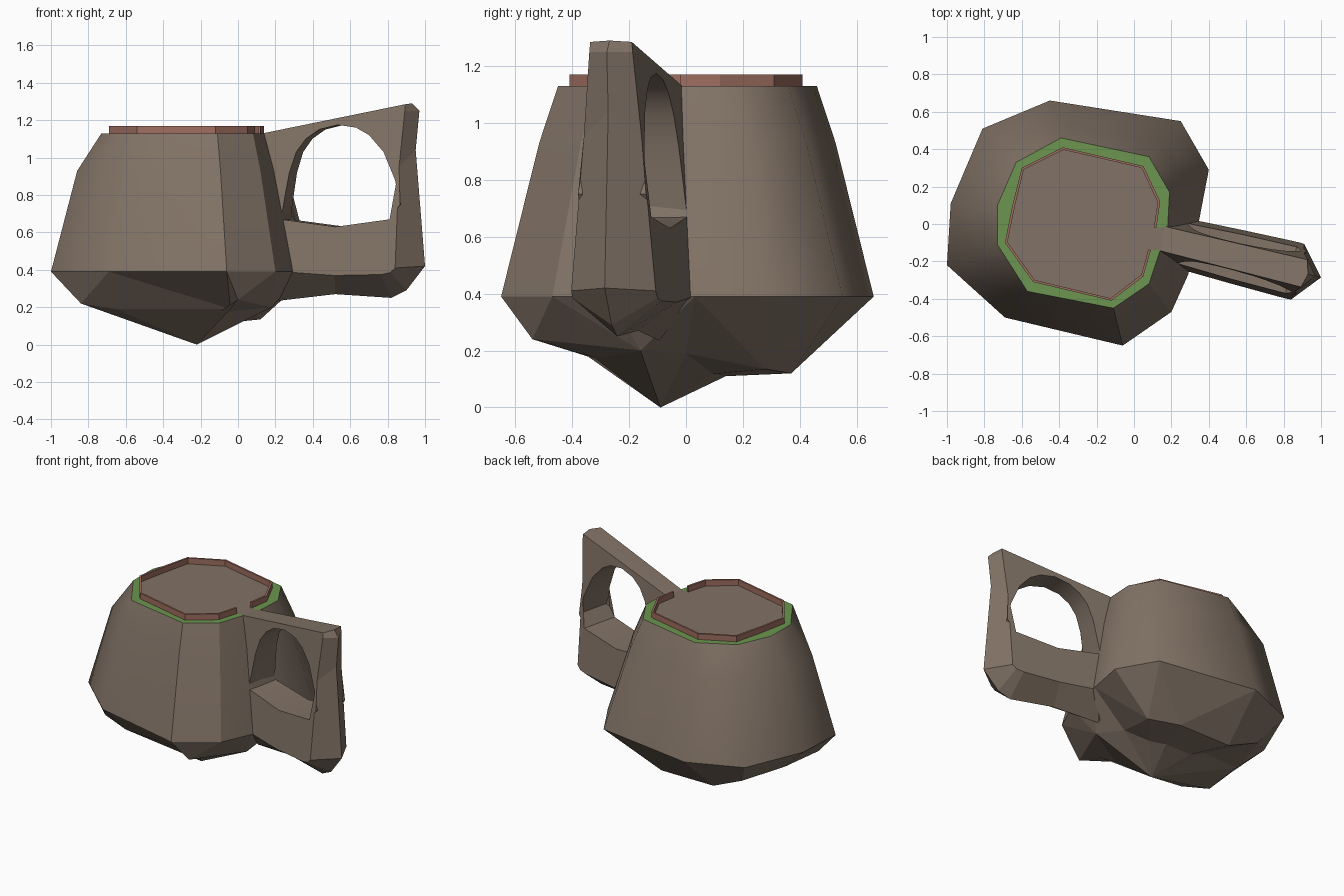
import bpy, bmesh, math
from mathutils import Vector

if "Cube" in bpy.data.objects:
    bpy.data.objects.remove(bpy.data.objects["Cube"])


def material(name, color):
    m = bpy.data.materials.new(name)
    m.diffuse_color = (*color, 1)
    m.use_nodes = True
    m.node_tree.nodes["Principled BSDF"].inputs["Base Color"].default_value = m.diffuse_color
    return m


STONE = material("brown_stone", (0.223, 0.171, 0.133))
GRASS = material("green_rim", (0.150, 0.300, 0.080))
CLAY = material("red_clay", (0.340, 0.155, 0.115))


def finish(name, bm, mats, soft=lambda e: False):
    """Turn a bmesh into an object, smooth except across sharp edges."""
    bmesh.ops.recalc_face_normals(bm, faces=bm.faces)
    for e in bm.edges:
        if len(e.link_faces) == 2:
            e.smooth = soft(e) or e.calc_face_angle() < math.radians(30)
    me = bpy.data.meshes.new(name)
    bm.to_mesh(me)
    bm.free()
    for m in mats:
        me.materials.append(m)
    ob = bpy.data.objects.new(name, me)
    bpy.context.collection.objects.link(ob)
    return ob


def ring(bm, pts):
    return [bm.verts.new(p) for p in pts]


def skin(bm, a, b, closed=True):
    """Quads between two vertex rows."""
    n = len(a)
    return [bm.faces.new((a[i], a[(i + 1) % n], b[(i + 1) % n], b[i]))
            for i in range(n if closed else n - 1)]


# Plan outlines, matching corner by corner
BASE_Z, TOP_Z = 0.39, 1.13
base = [(-.98, .11), (-.81, .51), (-.45, .66), (.25, .55), (.40, .29), (.35, .03),
        (.29, -.27), (.20, -.47), (-.06, -.65), (-.69, -.50), (-1.0, -.22)]
top = [(-.73, .10), (-.63, .33), (-.39, .46), (.08, .36), (.19, .17), (.18, -.02),
       (.14, -.14), (.08, -.32), (-.11, -.45), (-.57, -.36), (-.73, -.11)]
inner = [(-.65, .10), (-.60, .30), (-.38, .41), (.05, .31), (.14, .12), (.12, -.02),
         (.09, -.14), (.05, -.28), (-.12, -.41), (-.54, -.31), (-.69, -.10)]
rock = [(-.80, .05, .22), (-.70, .38, .22), (-.47, .37, .12), (-.07, .37, .12),
        (.12, .28, .135), (.08, .0, .19), (.18, -.16, .20), (.0, -.54, .24),
        (-.04, -.36, .19), (-.65, -.31, .19), (-.84, -.26, .22)]
tip = Vector((-.22, -.09, 0))

# Body: bulging sides, green rim, flat top, rocky underside
bm = bmesh.new()
mid = []
for t, b in zip(top, base):
    k = 0.48 if t[0] < -.6 else 0.33
    mid.append((t[0] + (b[0] - t[0]) * k, t[1] + (b[1] - t[1]) * k, 0.93))
v_in = ring(bm, [(*p, TOP_Z) for p in inner])
v_top = ring(bm, [(*p, TOP_Z) for p in top])
v_mid = ring(bm, mid)
v_base = ring(bm, [(*p, BASE_Z) for p in base])
bm.faces.new(v_in)
for i, f in enumerate(skin(bm, v_in, v_top)):
    f.material_index = 0 if i == 5 else 1     # path to the handle stays stone
for f in skin(bm, v_top, v_mid) + skin(bm, v_mid, v_base):
    f.smooth = True
v_rock = ring(bm, rock)
low = []
for i, p in enumerate(rock):
    q = Vector(p).lerp(tip, 0.5)
    q.z += 0.05 if i in (1, 2, 3, 4, 7) else 0
    low.append(q)
v_low = ring(bm, low)
under = skin(bm, v_base, v_rock) + skin(bm, v_rock, v_low)
v_tip = bm.verts.new(tip)
for i in range(len(v_low)):
    bm.faces.new((v_low[i], v_low[(i + 1) % len(v_low)], v_tip))
bmesh.ops.triangulate(bm, faces=under)


def soft_side(e):
    """Side edges are rounded except those at the front right."""
    c = (e.verts[0].co + e.verts[1].co) / 2
    return all(f.smooth for f in e.link_faces) and not (c.x > -.2 and c.y < 0.05)


finish("body", bm, [STONE, GRASS], soft_side)

# Low wall around the top, open at the handle
bm = bmesh.new()
path = [Vector(p) for p in inner[6:] + inner[:6]]
centre = Vector((-.28, 0))
thin = [p + (centre - p).normalized() * 0.014 for p in path]
rows = [ring(bm, [(*p, z) for p in pts]) for pts, z in
        ((path, TOP_Z), (path, TOP_Z + .04), (thin, TOP_Z + .04), (thin, TOP_Z))]
for i in range(4):
    skin(bm, rows[i], rows[(i + 1) % 4], closed=False)
for end in (0, -1):
    bm.faces.new([r[end] for r in rows])
finish("low_wall", bm, [CLAY])


# Handle: pierced slab that thickens downward, with a central ridge outside
def handle_point(x, z, side):
    w = side * (0.065 + (x - .1) * 0.03 + (TOP_Z - z) * 0.09)
    y = -.08 - .245 * (x - .16)
    return (x + w * .23, y + w * .97, z)


# side corner (x, z) followed by ridge corner (x, z)
outer = [(.10, 1.12, .10, 1.12), (.91, 1.285, .93, 1.29), (.91, 1.25, .97, 1.25),
         (.885, .95, .95, 1.04), (.875, .41, 1.0, .42), (.85, .385, .90, .29),
         (.80, .375, .82, .25), (.55, .37, .52, .27), (.27, .39, .22, .235),
         (.10, .42, .10, .42)]
hole = [(.255, .67), (.275, .80), (.295, .92), (.33, 1.03), (.38, 1.10), (.45, 1.15),
        (.55, 1.175), (.65, 1.16), (.72, 1.12), (.80, 1.03), (.865, .88), (.895, .75),
        (.84, .67), (.55, .63)]
bm = bmesh.new()
sides = {}
for s in (-1, 1):
    o = ring(bm, [handle_point(p[0], p[1], s) for p in outer])
    h = ring(bm, [handle_point(*p, s) for p in hole])
    edges = [bm.edges.new((r[i], r[(i + 1) % len(r)]))
             for r in (o, h) for i in range(len(r))]
    bmesh.ops.triangle_fill(bm, edges=edges, use_beauty=True)
    sides[s] = (o, h)
ridge = ring(bm, [handle_point(p[2], p[3], 0) for p in outer])
skin(bm, sides[-1][0], ridge)
skin(bm, ridge, sides[1][0])
for f in skin(bm, sides[-1][1], sides[1][1]):
    f.smooth = True
finish("handle", bm, [STONE])
